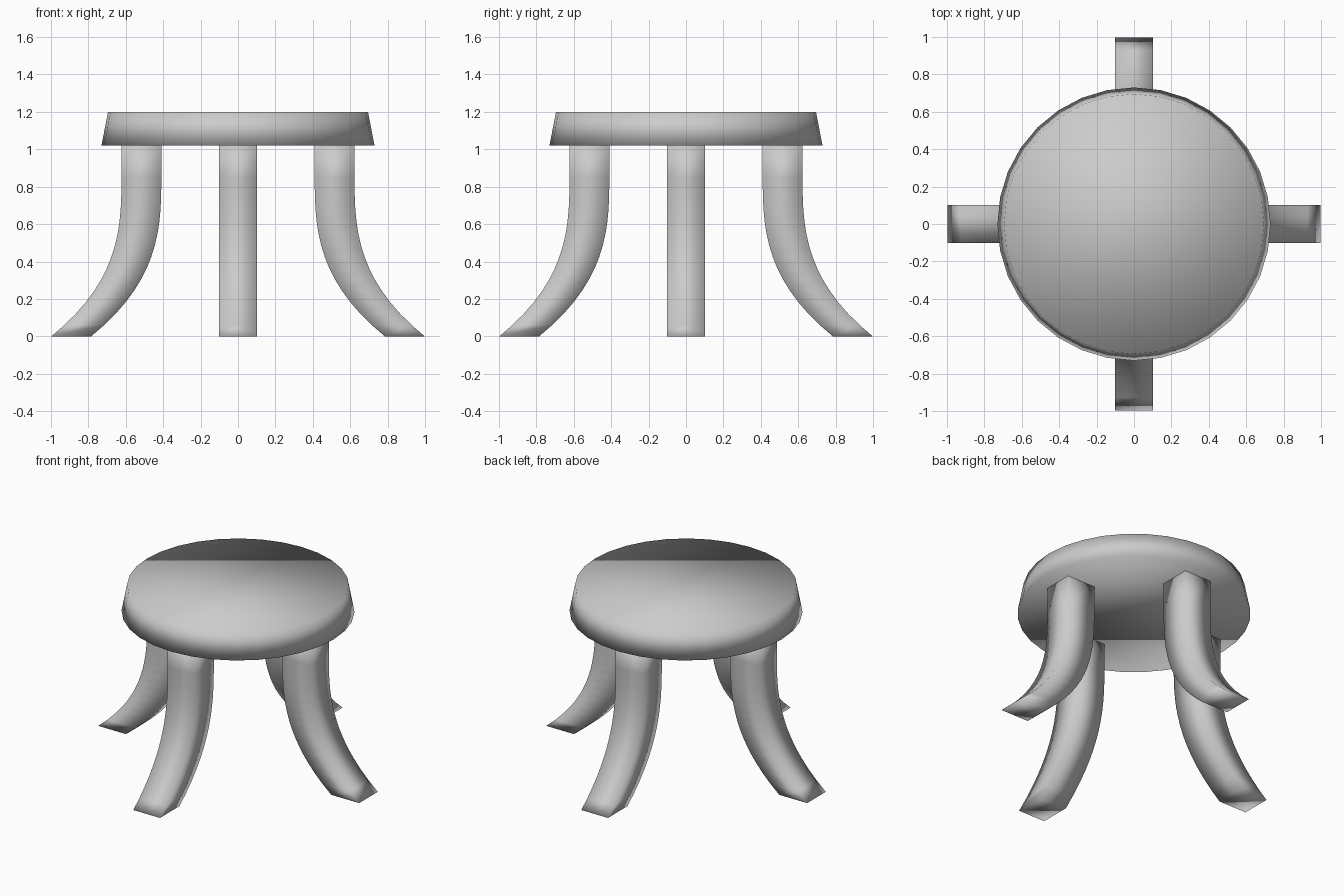
import bpy, bmesh, math
from mathutils import Matrix

if "Cube" in bpy.data.objects:
    bpy.data.objects.remove(bpy.data.objects["Cube"])

# Seat: tapered 32-sided disc, smooth shaded all over
bpy.ops.mesh.primitive_cone_add(vertices=32, radius1=0.73, radius2=0.695,
                                depth=0.18, location=(0, 0, 1.11))
seat = bpy.context.object
seat.name = "seat"
bpy.ops.object.shade_smooth()


def leg_offset(z):
    """Outward flare of the leg at height z (straight above 0.85)."""
    return 0.375 * max(0.0, 1 - z / 0.85) ** 2.8


def make_leg(name, angle):
    """Square-section leg, horizontal slices flaring outward to the foot."""
    bm = bmesh.new()
    heights = [0.85 * i / 14 for i in range(15)] + [1.02]
    rings = []
    for z in heights:
        x = 0.41 + leg_offset(z)
        rings.append([bm.verts.new(p) for p in (
            (x, -0.102, z), (x + 0.213, -0.102, z),
            (x + 0.213, 0.102, z), (x, 0.102, z))])
    for a, b in zip(rings, rings[1:]):
        for i in range(4):
            j = (i + 1) % 4
            bm.faces.new((a[i], a[j], b[j], b[i]))
    bm.faces.new(rings[0][::-1])
    bm.faces.new(rings[-1])
    bmesh.ops.rotate(bm, verts=bm.verts, cent=(0, 0, 0),
                     matrix=Matrix.Rotation(angle, 3, 'Z'))
    bmesh.ops.recalc_face_normals(bm, faces=bm.faces)
    for f in bm.faces:
        f.smooth = True
    mesh = bpy.data.meshes.new(name)
    bm.to_mesh(mesh)
    bm.free()
    bpy.context.collection.objects.link(bpy.data.objects.new(name, mesh))


# Four identical legs around the seat
for i, side in enumerate(("right", "back", "left", "front")):
    make_leg(side + "_leg", i * math.pi / 2)
